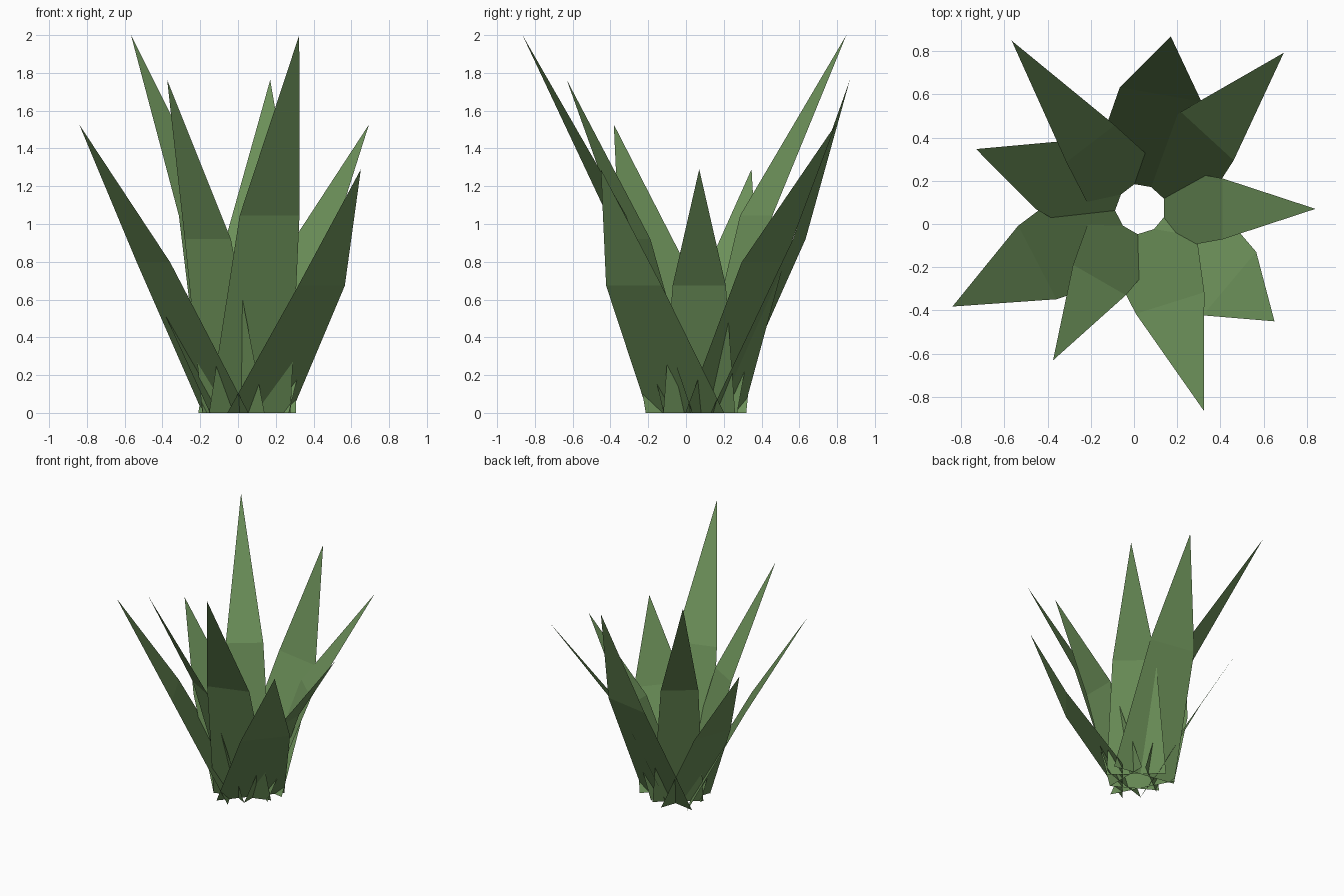
import bpy
import math

if "Cube" in bpy.data.objects:
    bpy.data.objects.remove(bpy.data.objects["Cube"])

mat = bpy.data.materials.new("leaf_green")
mat.diffuse_color = (0.15, 0.28, 0.10, 1)
mat.use_nodes = True
mat.node_tree.nodes["Principled BSDF"].inputs["Base Color"].default_value = mat.diffuse_color

CX, CY = 0.03, 0.07      # rosette centre
BASE_R = 0.108           # radius of the open middle
COUNT = 9


def make_leaf(i):
    """One flat pointed blade: a tapering quad bent outward into a triangle."""
    angle = i * 2 * math.pi / COUNT + (i % 2) * 0.13
    height = 1.29 + (i % 4) * 0.2367
    tip_r = (0.81, 0.981)[i % 2]
    mid_r = (0.38, 0.457, 0.538)[i % 3]
    mid_w = (0.141, 0.166, 0.192)[i % 3]
    base_w = (0.190, 0.226, 0.263)[i % 3]
    ca, sa = math.cos(angle), math.sin(angle)

    def point(r, side, z):
        return (CX + r * ca - side * sa, CY + r * sa + side * ca, z)

    verts = [point(BASE_R, -base_w, 0), point(BASE_R, base_w, 0),
             point(mid_r, mid_w, height * 0.522), point(mid_r, -mid_w, height * 0.522),
             point(tip_r, 0, height)]
    mesh = bpy.data.meshes.new(f"leaf_{i + 1}")
    mesh.from_pydata(verts, [], [(0, 3, 2, 1), (3, 4, 2)])
    mesh.materials.append(mat)
    obj = bpy.data.objects.new(f"leaf_{i + 1}", mesh)
    bpy.context.collection.objects.link(obj)


# Rosette of nine leaves
for i in range(COUNT):
    make_leaf(i)
